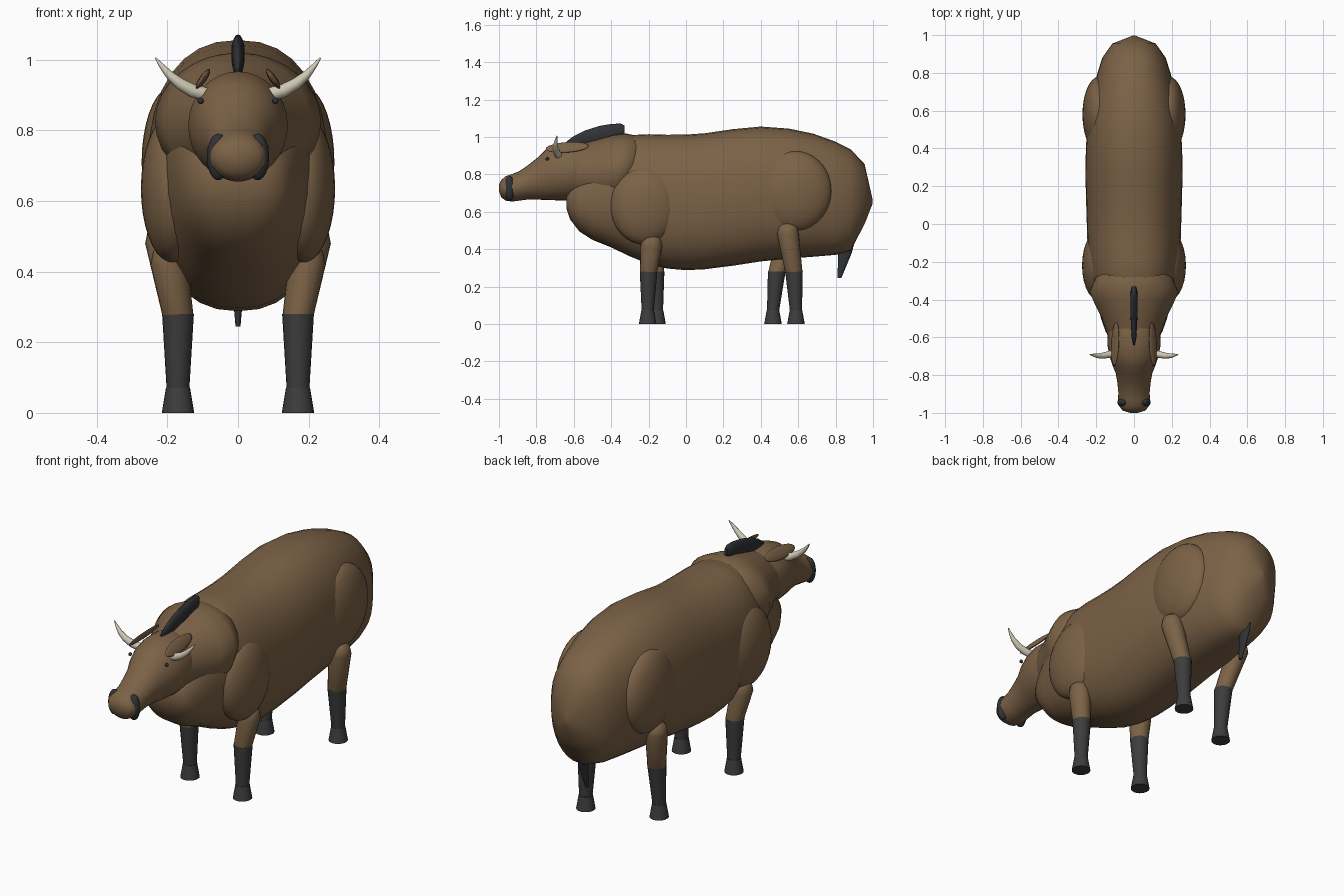
import bpy, bmesh, math
from mathutils import Vector, Matrix

old = bpy.data.objects.get("Cube")
if old:
    bpy.data.objects.remove(old, do_unlink=True)


def make_material(name, rgb):
    m = bpy.data.materials.new(name)
    m.use_nodes = True
    m.diffuse_color = (*rgb, 1)
    m.node_tree.nodes["Principled BSDF"].inputs["Base Color"].default_value = (*rgb, 1)
    return m


BROWN = make_material("brown hide", (0.2, 0.122, 0.062))
CHARCOAL = make_material("charcoal leg", (0.046, 0.046, 0.046))
BLACK = make_material("dark hair", (0.03, 0.032, 0.036))
IVORY = make_material("ivory horn", (0.62, 0.58, 0.46))


def finish(name, bm, mat, angle=50):
    bmesh.ops.recalc_face_normals(bm, faces=bm.faces)
    me = bpy.data.meshes.new(name)
    bm.to_mesh(me)
    bm.free()
    me.materials.append(mat)
    ob = bpy.data.objects.new(name, me)
    bpy.context.collection.objects.link(ob)
    bpy.ops.object.select_all(action='DESELECT')
    ob.select_set(True)
    bpy.context.view_layer.objects.active = ob
    bpy.ops.object.shade_smooth_by_angle(angle=math.radians(angle))
    return ob


def loft(name, rings, mat, sides=32, power=2.0, angle=50):
    """Skin closed rings, each given as centre, half-width and half-height vectors."""
    bm = bmesh.new()
    loops = []
    for c, u, v in rings:
        loop = []
        for i in range(sides):
            t = math.tau * i / sides
            a, b = math.cos(t), math.sin(t)
            a = math.copysign(abs(a) ** (2 / power), a)
            b = math.copysign(abs(b) ** (2 / power), b)
            loop.append(bm.verts.new(Vector(c) + a * Vector(u) + b * Vector(v)))
        loops.append(loop)
    for p, q in zip(loops, loops[1:]):
        for i in range(sides):
            j = (i + 1) % sides
            bm.faces.new((p[i], p[j], q[j], q[i]))
    bm.faces.new(loops[0])
    bm.faces.new(loops[-1])
    return finish(name, bm, mat, angle)


def trunk(name, profile, mat, tilt=0, **kw):
    """Loft along y from (y, bottom, top, half-width) stations."""
    rings = [((0, y, (lo + hi) / 2), (w, 0, 0), (0, tilt, (hi - lo) / 2))
             for y, lo, hi, w in profile]
    return loft(name, rings, mat, **kw)


def limb(name, stations, mat, **kw):
    """Loft of level rings from (x, y, z, x radius, y radius) stations."""
    rings = [((x, y, z), (rx, 0, 0), (0, ry, 0)) for x, y, z, rx, ry in stations]
    return loft(name, rings, mat, sides=20, **kw)


def ellipsoid(name, centre, radii, mat, rot=(0, 0)):
    bm = bmesh.new()
    m = (Matrix.Translation(centre) @ Matrix.Rotation(rot[0], 4, 'Y')
         @ Matrix.Rotation(rot[1], 4, 'X') @ Matrix.Diagonal((*radii, 1)))
    bmesh.ops.create_uvsphere(bm, u_segments=28, v_segments=18, radius=1, matrix=m)
    return finish(name, bm, mat)


# Barrel-shaped body
trunk("body", [
    (-0.64, 0.62, 0.70, 0.07), (-0.62, 0.56, 0.74, 0.12), (-0.57, 0.495, 0.80, 0.15),
    (-0.5, 0.45, 0.87, 0.175), (-0.4, 0.41, 0.96, 0.2), (-0.3, 0.362, 1.01, 0.225),
    (-0.2, 0.322, 1.015, 0.24), (-0.1, 0.297, 1.012, 0.247), (0.0, 0.288, 1.013, 0.25),
    (0.1, 0.293, 1.02, 0.253), (0.25, 0.312, 1.042, 0.257), (0.4, 0.335, 1.056, 0.255),
    (0.55, 0.35, 1.045, 0.245), (0.68, 0.36, 1.018, 0.222), (0.8, 0.37, 0.975, 0.193),
    (0.88, 0.392, 0.935, 0.168), (0.955, 0.535, 0.855, 0.115), (0.998, 0.645, 0.665, 0.005),
], BROWN, power=2.3)

# Neck with a leaning rear collar
trunk("neck", [
    (-0.24, 0.70, 0.96, 0.14), (-0.29, 0.66, 1.005, 0.205), (-0.36, 0.63, 1.02, 0.235),
    (-0.43, 0.64, 1.01, 0.205), (-0.5, 0.655, 0.99, 0.17), (-0.57, 0.67, 0.97, 0.145),
    (-0.63, 0.69, 0.95, 0.12),
], BROWN, tilt=0.035)

# Head tapering into a rounded muzzle
trunk("head", [
    (-0.45, 0.74, 0.9, 0.08), (-0.49, 0.695, 0.945, 0.12), (-0.56, 0.668, 0.967, 0.14),
    (-0.64, 0.66, 0.967, 0.141), (-0.7, 0.662, 0.955, 0.13), (-0.75, 0.664, 0.932, 0.113),
    (-0.79, 0.665, 0.893, 0.097), (-0.84, 0.667, 0.853, 0.088), (-0.89, 0.66, 0.818, 0.083),
    (-0.93, 0.655, 0.802, 0.084), (-0.965, 0.66, 0.79, 0.078), (-0.988, 0.678, 0.77, 0.06),
    (-1.0, 0.71, 0.745, 0.02),
], BROWN)

# Crest of dark hair on the neck
trunk("mane", [
    (-0.64, 0.955, 0.975, 0.004), (-0.6, 0.95, 1.005, 0.012), (-0.54, 0.95, 1.035, 0.016),
    (-0.46, 0.96, 1.06, 0.019), (-0.4, 0.98, 1.07, 0.019), (-0.35, 0.99, 1.072, 0.017),
    (-0.33, 1.015, 1.062, 0.009),
], BLACK, sides=16)

# Tail tuft
limb("tail", [(0, 0.865, 0.47, 0.013, 0.045), (0, 0.85, 0.38, 0.014, 0.036),
              (0, 0.83, 0.29, 0.011, 0.019), (0, 0.82, 0.245, 0.007, 0.01)], BLACK)

# Hoof positions along y, stepping alternately
stride = {("front", 1): -0.205, ("front", -1): -0.155,
          ("rear", 1): 0.588, ("rear", -1): 0.465}

for side, s in (("left", 1), ("right", -1)):
    # Shoulder and haunch muscles
    ellipsoid(side + "_shoulder", (s * 0.185, -0.22, 0.635), (0.09, 0.185, 0.21), BROWN)
    ellipsoid(side + "_haunch", (s * 0.185, 0.58, 0.71), (0.088, 0.2, 0.215), BROWN)

    # Legs: upper, lower and hoof
    for end, top_y, top_z, knee_y in (("front", -0.185, 0.42, None), ("rear", 0.545, 0.48, None)):
        foot = stride[end, s]
        knee = foot + (top_y - foot) * 0.25
        x = s * 0.17
        tx = s * (0.195 if end == "front" else 0.21)
        tag = side + "_" + end
        limb(tag + "_upper_leg", [
            (tx, top_y, top_z + 0.06, 0.02, 0.025), (tx, top_y, top_z + 0.04, 0.045, 0.05),
            (tx, top_y, top_z, 0.053, 0.058), (x, knee, 0.275, 0.044, 0.046)], BROWN)
        limb(tag + "_lower_leg", [
            (x, knee, 0.28, 0.045, 0.047), (x, foot, 0.065, 0.032, 0.032)], CHARCOAL)
        limb(tag + "_hoof", [
            (x, foot, 0.072, 0.034, 0.034), (x, foot, 0, 0.046, 0.047)], CHARCOAL)

    # Curved horn, swept outward and up
    horn = [(0.085, -0.68, 0.9, 0.02), (0.13, -0.69, 0.913, 0.019), (0.165, -0.697, 0.933, 0.016),
            (0.195, -0.698, 0.958, 0.012), (0.218, -0.694, 0.985, 0.007), (0.234, -0.69, 1.006, 0.002)]
    rings = []
    for i, (x, y, z, r) in enumerate(horn):
        a, b = horn[max(i - 1, 0)], horn[min(i + 1, len(horn) - 1)]
        d = Vector((b[0] - a[0], 0, b[2] - a[2])).normalized()
        rings.append(((s * x, y, z), (-s * d.z * r, 0, d.x * r), (0, r, 0)))
    loft(side + "_horn", rings, IVORY, sides=16)

    # Flat ear laid back beside the poll
    ellipsoid(side + "_ear", (s * 0.1, -0.635, 0.945), (0.01, 0.115, 0.033), BROWN,
              (-s * math.radians(35), math.radians(5)))

    # Nostril patch and eye
    ellipsoid(side + "_nostril", (s * 0.056, -0.943, 0.725), (0.032, 0.028, 0.066), BLACK)
    ellipsoid(side + "_eye", (s * 0.106, -0.742, 0.884), (0.009, 0.009, 0.009), BLACK)
